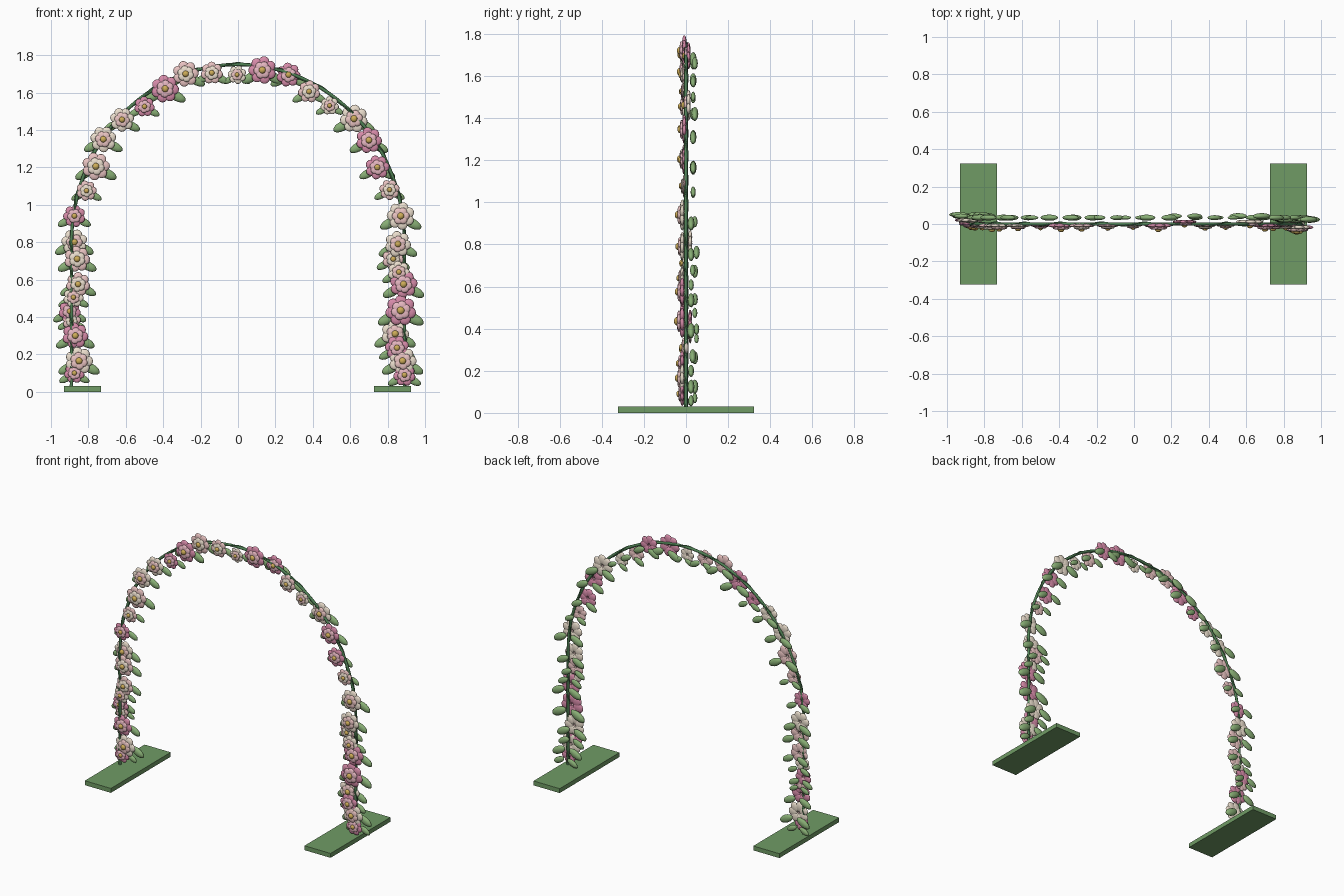
import bpy, bmesh, math, random
from mathutils import Matrix, Vector

if "Cube" in bpy.data.objects:
    bpy.data.objects.remove(bpy.data.objects["Cube"])

random.seed(4)


def material(name, r, g, b):
    m = bpy.data.materials.new(name)
    m.diffuse_color = (r, g, b, 1)
    m.use_nodes = True
    m.node_tree.nodes["Principled BSDF"].inputs["Base Color"].default_value = m.diffuse_color
    return m


BASE = material("base_green", 0.16, 0.33, 0.13)
STEM = material("stem_green", 0.08, 0.22, 0.09)
LEAF = material("leaf_green", 0.25, 0.43, 0.18)
PINK = material("pink", 0.68, 0.26, 0.40)
ROSE = material("rose", 0.80, 0.48, 0.54)
BLUSH = material("blush", 0.82, 0.55, 0.54)
CREAM = material("cream", 0.84, 0.74, 0.62)
GOLD = material("gold", 0.62, 0.42, 0.10)


def add_object(name, mesh):
    ob = bpy.data.objects.new(name, mesh)
    bpy.context.collection.objects.link(ob)
    return ob


def blob(bm, centre, size, turn, slot, seg=12, rings=8):
    """Squashed sphere, turned in the xz plane."""
    mat = (Matrix.Translation(centre) @ Matrix.Rotation(turn, 4, 'Y')
           @ Matrix.Diagonal((*size, 1)))
    before = set(bm.faces)
    bmesh.ops.create_uvsphere(bm, u_segments=seg, v_segments=rings, radius=1, matrix=mat)
    for f in set(bm.faces) - before:
        f.material_index = slot
        f.smooth = True


def finish(bm, name, mats):
    me = bpy.data.meshes.new(name)
    bm.to_mesh(me)
    bm.free()
    for m in mats:
        me.materials.append(m)
    return me


def petal_ring(bm, count, dist, y, size, start, slot):
    for i in range(count):
        a = start + math.tau * i / count
        blob(bm, Vector((dist * math.cos(a), y, -dist * math.sin(a))), size, a, slot)


def flower_mesh(name, outer, inner):
    bm = bmesh.new()
    petal_ring(bm, 7, 0.54, 0.0, (0.46, 0.14, 0.40), 0, 0)
    petal_ring(bm, 6, 0.30, -0.18, (0.33, 0.12, 0.31), math.pi / 6, 1)
    blob(bm, Vector((0, -0.30, 0)), (0.24, 0.17, 0.24), 0, 2)
    return finish(bm, name, [outer, inner, GOLD])


def leaf_pair_mesh():
    bm = bmesh.new()
    for s in (-1, 1):
        blob(bm, Vector((s * 0.84, 0, -0.54)), (0.70, 0.22, 0.34), s * math.radians(28), 0)
    return finish(bm, "leaf_pair", [LEAF])


FLOWERS = {
    "P": flower_mesh("pink_flower", PINK, ROSE),
    "L": flower_mesh("blush_flower", BLUSH, CREAM),
    "C": flower_mesh("cream_flower", CREAM, BLUSH),
}
LEAVES = leaf_pair_mesh()

# flower x, z, radius, grouped by colour
PINKS = [(-.875, .10, .055), (-.87, .30, .07), (-.875, .94, .06), (-.50, 1.525, .055),
         (-.39, 1.62, .075), (.13, 1.72, .075), (.70, 1.345, .07), (.745, 1.20, .065),
         (.885, .575, .075), (.87, .435, .083), (.85, .235, .065), (.89, .09, .06)]
BLUSHES = [(-.855, .575, .065), (-.86, .71, .07), (-.81, 1.075, .055), (-.76, 1.205, .075),
           (-.28, 1.70, .07), (-.14, 1.705, .06), (.38, 1.605, .06), (.81, 1.08, .055)]
CREAMS = [(-.85, .165, .075), (-.88, .505, .055), (-.72, 1.35, .07), (-.62, 1.455, .065),
          (-.005, 1.695, .05), (.49, 1.53, .05), (.87, .94, .075), (.855, .79, .07),
          (.86, .64, .06), (.88, .165, .075)]
# flowers sitting behind the frame
BACK_PINKS = [(-.90, .43, .06), (.27, 1.695, .065)]
BACK_BLUSHES = [(-.89, .38, .05), (.83, .71, .06)]
BACK_CREAMS = [(-.875, .80, .07), (.62, 1.46, .075), (.84, .31, .075)]


def plant(kind, spots, flower_y, leaf_y):
    for x, z, r in spots:
        # the right leg's blooms stand a little forward, the left leg's a little back
        shift = 0.0 if z > 1 else (-0.010 if x > 0 else 0.008)
        f = add_object("flower", FLOWERS[kind])
        f.location = (x, flower_y + shift, z)
        f.scale = (r, r, r)
        f.rotation_euler.y = random.uniform(0, math.pi / 3)
        leaves = add_object("leaf_pair", LEAVES)
        leaves.location = (x, leaf_y + shift, z)
        leaves.scale = (r, r, r)


for kind, front, back in (("P", PINKS, BACK_PINKS), ("L", BLUSHES, BACK_BLUSHES),
                          ("C", CREAMS, BACK_CREAMS)):
    plant(kind, front, -0.008, 0.034)
    plant(kind, back, 0.012, 0.042)

# arch path: straight legs with a half ellipse on top
HALF, SPRING, RISE = 0.89, 0.80, 0.95
path = [Vector((-HALF, 0, 0.02 + (SPRING - 0.02) * i / 24)) for i in range(24)]
path += [Vector((-HALF * math.cos(t), 0, SPRING + RISE * math.sin(t)))
         for t in (math.pi * i / 48 for i in range(49))]
path += [Vector((-p.x, 0, p.z)) for p in reversed(path[:24])]


def tube(name, points, radius):
    cu = bpy.data.curves.new(name, 'CURVE')
    cu.dimensions = '3D'
    cu.bevel_depth = radius
    cu.bevel_resolution = 2
    cu.use_fill_caps = True
    sp = cu.splines.new('POLY')
    sp.points.add(len(points) - 1)
    for p, co in zip(sp.points, points):
        p.co = (*co, 1)
    cu.materials.append(STEM)
    add_object(name, cu)


tube("arch_frame", path, 0.009)

# thin vine wound round the frame
vine = []
for i in range(len(path) - 1):
    a, b = path[i], path[i + 1]
    d = (b - a).normalized()
    side = d.cross(Vector((0, 1, 0)))
    for k in range(3):
        w = (i + k / 3) * math.tau / 4
        vine.append(a.lerp(b, k / 3) + 0.009 * (side * math.cos(w) + Vector((0, 1, 0)) * math.sin(w)))
tube("winding_vine", vine, 0.004)

# foot plates
for cx in (-0.832, 0.826):
    bm = bmesh.new()
    bmesh.ops.create_cube(bm, size=1, matrix=Matrix.Translation((cx, 0, 0.015))
                          @ Matrix.Diagonal((0.197, 0.645, 0.03, 1)))
    add_object("foot_plate", finish(bm, "foot_plate", [BASE]))
